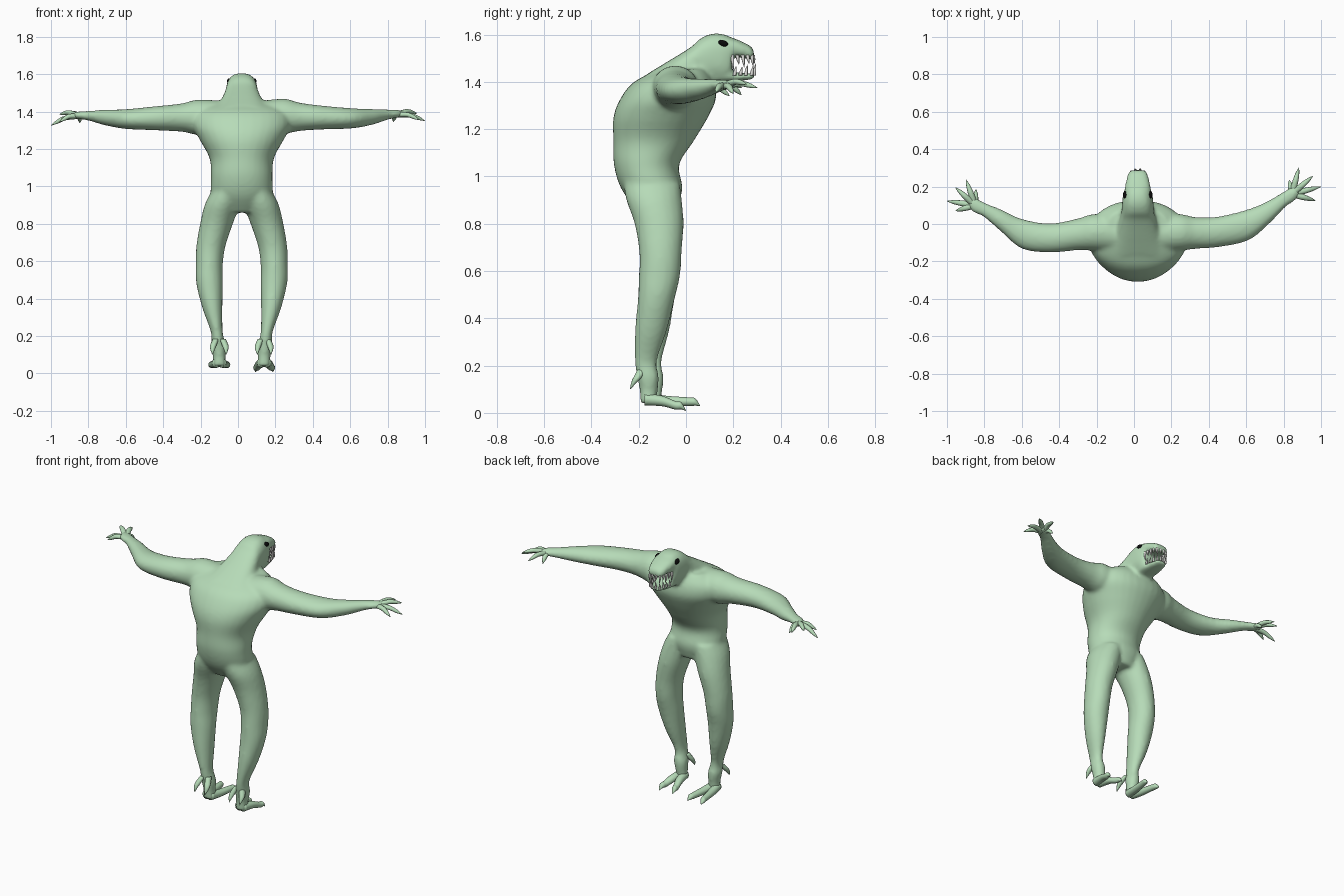
import bpy, bmesh, math
from mathutils import Vector

CX = 0.02  # the body's symmetry plane
X, Y, Z = Vector((1, 0, 0)), Vector((0, 1, 0)), Vector((0, 0, 1))


def material(name, rgb):
    m = bpy.data.materials.new(name)
    m.diffuse_color = (*rgb, 1)
    return m


skin = material("pale green skin", (0.47, 0.71, 0.48))
black = material("black eye", (0.003, 0.003, 0.003))
ivory = material("tooth white", (0.75, 0.75, 0.72))


def spline(pts, steps=5):
    """Catmull-Rom through rows of (x, y, z, radius a, radius b)."""
    out = []
    for i in range(len(pts) - 1):
        p0, p1, p2, p3 = (pts[max(i - 1, 0)], pts[i], pts[i + 1],
                          pts[min(i + 2, len(pts) - 1)])
        for s in range(steps):
            t = s / steps
            out.append([0.5 * (2 * b + (c - a) * t + (2 * a - 5 * b + 4 * c - d) * t * t
                               + (3 * b - a - 3 * c + d) * t ** 3)
                        for a, b, c, d in zip(p0, p1, p2, p3)])
    return out + [list(pts[-1])]


def tube(bm, pts, a=None, b=None, n=20, power=2.0):
    """Closed tube of (super)elliptic rings; ring axes a, b or found from the direction."""
    if a is None:
        d = (Vector(pts[-1][:3]) - Vector(pts[0][:3])).normalized()
        a = d.cross(Z if abs(d.z) < 0.8 else Y).normalized()
        b = d.cross(a)
    rings = []
    for x, y, z, ra, rb in spline(pts):
        ring = []
        for k in range(n):
            c, s = math.cos(2 * math.pi * k / n), math.sin(2 * math.pi * k / n)
            u = math.copysign(abs(c) ** (2 / power), c) * max(ra, 0.001)
            v = math.copysign(abs(s) ** (2 / power), s) * max(rb, 0.001)
            ring.append(bm.verts.new(Vector((x, y, z)) + a * u + b * v))
        rings.append(ring)
    for r, q in zip(rings, rings[1:]):
        for k in range(n):
            bm.faces.new((r[k], r[(k + 1) % n], q[(k + 1) % n], q[k]))
    bm.faces.new(rings[0][::-1])
    bm.faces.new(rings[-1])


def finish(name, bm, mat):
    bmesh.ops.recalc_face_normals(bm, faces=bm.faces)
    me = bpy.data.meshes.new(name)
    bm.to_mesh(me)
    bm.free()
    me.materials.append(mat)
    for p in me.polygons:
        p.use_smooth = True
    ob = bpy.data.objects.new(name, me)
    bpy.context.collection.objects.link(ob)
    return ob


body = bmesh.new()

# torso with hunched back
tube(body, [(CX, -.125, .86, .10, .085), (CX, -.145, .95, .162, .13), (CX, -.167, 1.05, .164, .138),
            (CX, -.137, 1.15, .172, .170), (CX, -.107, 1.25, .225, .200), (CX, -.075, 1.33, .265, .202),
            (CX, -.05, 1.40, .25, .170), (CX, -.01, 1.455, .16, .10)], X, Y, 32, 2.1)

# neck and skull
tube(body, [(CX, -.17, 1.37, .16, .06), (CX, -.08, 1.40, .13, .085), (CX, .02, 1.455, .10, .092),
            (CX, .06, 1.485, .088, .098), (CX, .11, 1.502, .084, .102), (CX, .16, 1.50, .078, .102),
            (CX, .195, 1.50, .066, .085)], X, Z, 28, 2.6)
# upper jaw and lower jaw
tube(body, [(CX, .12, 1.54, .075, .055), (CX, .19, 1.546, .070, .042), (CX, .24, 1.535, .060, .034),
            (CX, .275, 1.522, .050, .028), (CX, .287, 1.518, .036, .016)], X, Z, 24, 2.6)
tube(body, [(CX, .10, 1.425, .066, .03), (CX, .18, 1.422, .060, .022), (CX, .24, 1.422, .050, .016),
            (CX, .28, 1.424, .038, .013), (CX, .29, 1.426, .024, .009)], X, Z, 24, 2.4)

# arms, each with its own pose: shoulder, elbow, wrist, palm
tube(body, [(.14, -.05, 1.37, .10, .09), (.25, -.045, 1.375, .098, .094), (.33, -.048, 1.372, .085, .076),
            (.45, -.042, 1.368, .082, .064), (.61, -.005, 1.364, .084, .054), (.72, .062, 1.372, .064, .042),
            (.81, .135, 1.385, .045, .026), (.86, .165, 1.388, .042, .020), (.885, .18, 1.386, .025, .012)], Y, Z)
tube(body, [(-.10, -.05, 1.37, .10, .09), (-.22, -.045, 1.37, .098, .094), (-.30, -.055, 1.368, .085, .076),
            (-.45, -.075, 1.364, .078, .064), (-.60, -.052, 1.360, .080, .053), (-.71, .018, 1.368, .060, .042),
            (-.80, .075, 1.378, .040, .026), (-.86, .105, 1.380, .042, .020), (-.89, .12, 1.376, .025, .012)], Y, Z)

# legs: thigh, knee, calf, ankle, heel
for s in (1, -1):
    f = 0.02 if s < 0 else 0.0
    leg = [(.08, -.145, .97, .085, .12), (.105, -.135, .90, .094, .118), (.135, -.114, .80, .088, .104),
           (.165, -.108, .68, .078, .09), (.174, -.112, .58, .073, .087), (.172, -.126, .48, .071, .078),
           (.157, -.148 + f / 2, .35, .054, .068), (.133, -.170 + f, .22, .032, .048),
           (.125, -.160 + f, .15, .040, .046), (.12, -.158 + f, .09, .034, .038), (.12, -.16 + f, .04, .036, .034)]
    tube(body, [(CX + s * p[0],) + p[1:] for p in leg], X, Y)

ob = finish("body", body, skin)
rm = ob.modifiers.new("blend", "REMESH")
rm.mode = "VOXEL"
rm.voxel_size = 0.011
rm.use_smooth_shade = True
sm = ob.modifiers.new("soften", "SMOOTH")
sm.factor = 0.5
sm.iterations = 7

# fingers: tips of four fingers and a thumb on each hand
hands = {
    "right": ((.845, .16, 1.387), [(.882, .302, 1.375), (.957, .257, 1.39), (1.0, .20, 1.35),
                                   (.97, .125, 1.355), (.83, .235, 1.345)]),
    "left": ((-.85, .10, 1.38), [(-.898, .237, 1.375), (-.955, .195, 1.385), (-1.0, .123, 1.326),
                                 (-.955, .07, 1.345), (-.845, .185, 1.34)]),
}
for side, (palm, tips) in hands.items():
    bm = bmesh.new()
    c = Vector(palm)
    for tip in tips:
        t = Vector(tip)
        base, mid, far = c.lerp(t, .12), c.lerp(t, .5) + Z * .012, c.lerp(t, .78) + Z * .007
        tube(bm, [(*base, .017, .015), (*mid, .015, .013), (*far, .010, .010), (*t, .001, .001)], n=10)
    finish(side + "_fingers", bm, skin)

# feet: two long clawed toes in front, two dew claws behind
for side, s, f, end, low in (("right", 1, 0, .0, .0), ("left", -1, .02, .06, .022)):
    bm = bmesh.new()
    x0 = CX + s * .12
    for k in (-1, 1):
        tube(bm, [(x0 + k * .012, -.175 + f, .058, .026, .026), (x0 + k * .024, -.10 + f, .05, .024, .022),
                  (x0 + k * .038, end - .045, .032 + low * .7, .019, .018),
                  (x0 + k * .043, end - .02, .03 + low * .7, .015, .015),
                  (x0 + k * .046, end, .008 + low, .001, .001)], X, Z, 12)
        tube(bm, [(x0 + k * .018, -.185 + f / 2, .185, .016, .02), (x0 + k * .032, -.205, .15, .017, .018),
                  (x0 + k * .036, -.222, .125, .011, .011), (x0 + k * .036, -.236, .10, .001, .001)], X, Y, 10)
    finish(side + "_toes", bm, skin)

# teeth along both jaws
for name, z0, rows in (
        ("upper_teeth", 1.513, [(.058, .195, -.062), (.055, .217, -.04), (.050, .24, -.052), (.044, .26, -.036),
                                (.034, .278, -.048), (.012, .284, -.035)]),
        ("lower_teeth", 1.428, [(.052, .205, .038), (.047, .23, .035), (.041, .253, .045), (.032, .277, .04),
                                (.012, .288, .05)])):
    bm = bmesh.new()
    for dx, y, h in rows:
        for s in (1, -1):
            x = CX + s * dx
            tube(bm, [(x, y, z0, .007, .008), (x + s * .002, y + .003, z0 + h * .5, .005, .006),
                      (x, y + .007, z0 + h, .0008, .0008)], X, Y, 8)
    finish(name, bm, ivory)

# eyes: flattened ovals on the sides of the skull
for side, s in (("right", 1), ("left", -1)):
    bm = bmesh.new()
    bmesh.ops.create_uvsphere(bm, u_segments=20, v_segments=12, radius=1)
    for v in bm.verts:
        v.co = Vector((CX + s * .066 + v.co.x * .013, .157 + v.co.y * .021, 1.563 + v.co.z * .014 - v.co.y * .004))
    finish(side + "_eye", bm, black)
